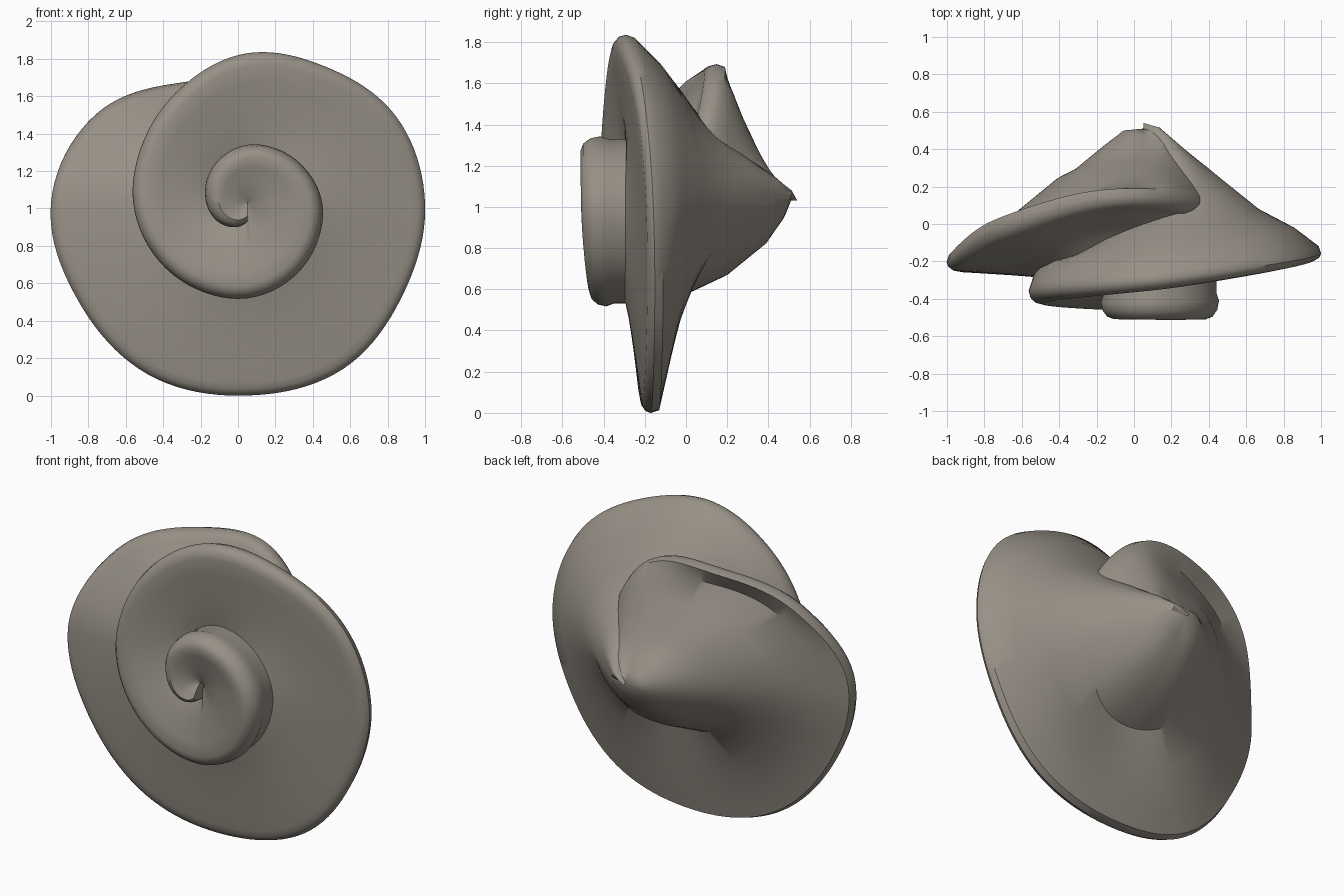
import bpy, bmesh, math

cube = bpy.data.objects.get("Cube")
if cube:
    bpy.data.objects.remove(cube, do_unlink=True)

# Spiral centre, angular range of the coil in degrees and sweep step
CENTRE_X, CENTRE_Z = 0.05, 1.03
START, END, STEP = 45, 990, 3

# Rim radius every thirty degrees, starting at thirty
RADII = [.40, .50, .64, .74, .94, 1.05, 1.045, 1.06, 1.03, 1.025, .965,
         .95, .92, .84, .80, .71, .645, .61, .57, .535, .51, .47, .43,
         .40, .36, .33, .31, .28, .25, .22, .19, .15, .10]
rim_radius_keys = [(30 + 30 * i, (r,)) for i, r in enumerate(RADII)]

# Angle: depth of rim tip, front lip and inner front edge
front_keys = [
    (45, (.10, .02, -.05)), (90, (.15, .08, -.08)), (120, (.12, .04, -.13)),
    (150, (-.02, -.10, -.21)), (180, (-.20, -.25, -.28)),
    (270, (-.17, -.22, -.30)), (360, (-.16, -.20, -.30)),
    (450, (-.30, -.36, -.29)), (540, (-.36, -.43, -.33)),
    (630, (-.39, -.47, -.40)), (720, (-.41, -.51, -.43)),
    (990, (-.42, -.50, -.44))]

# Angle: back depth at each share of the radius, from axis to rim
SHARES = (0, .1, .2, .35, .45, .65, .85)
back_keys = [
    (45, (.51, .50, .48, .43, .38, .29, .20)),
    (90, (.51, .47, .41, .36, .33, .27, .22)),
    (180, (.51, .50, .42, .29, .23, .06, -.08)),
    (270, (.51, .46, .39, .20, -.02, -.06, -.10)),
    (360, (.51, .50, .42, .31, .23, .08, -.02)),
    (405, (.51, .48, .42, .28, .18, .02, -.06)),
    (450, (.10, .10, .10, .10, .05, -.03, -.16)),
    (540, (-.2,) * 7), (990, (-.2,) * 7)]


def sample(keys, angle):
    """Smooth Hermite interpolation through keyed tuples."""
    last = len(keys) - 1
    i = 0
    while i < last - 1 and angle > keys[i + 1][0]:
        i += 1

    def slope(k, n):
        a, b = keys[max(k - 1, 0)], keys[min(k + 1, last)]
        return (b[1][n] - a[1][n]) / (b[0] - a[0])

    (a0, v0), (a1, v1) = keys[i], keys[i + 1]
    span = a1 - a0
    t = min(max((angle - a0) / span, 0), 1)
    ease = t * t * (3 - 2 * t)
    return [p + (q - p) * ease
            + span * (t * (1 - t) ** 2 * slope(i, n) - t * t * (1 - t) * slope(i + 1, n))
            for n, (p, q) in enumerate(zip(v0, v1))]


def radius_at(angle):
    return sample(rim_radius_keys, angle)[0]


def section(angle):
    """Radius and depth pairs, from the inner front over the rim to the back axis."""
    rim = radius_at(angle)
    tip, lip, inner = sample(front_keys, angle)
    back = sample(back_keys, angle)
    inner_r = 0
    if angle + 360 <= END:
        inner_r = min(radius_at(angle + 360) - .04, rim * .6)
    round_r = min(.07, rim * .3)
    lip_r = rim - round_r
    points = []
    for t in (0, .2, .4, .6, .8, 1):
        points.append((inner_r + (lip_r - inner_r) * t, inner + (lip - inner) * t ** .8))
    # Rounded rim, quarter arc from lip to tip
    for k in (1, 2, 3):
        a = k * math.pi / 6
        points.append((lip_r + round_r * math.sin(a), tip + (lip - tip) * math.cos(a)))
    points.append((rim - .2 * round_r, tip + .04))
    # The inner coil has an upright wall instead of a tapering back
    wall = min(max((angle - 500) / 60, 0), 1)
    shares = SHARES[:-1] + (SHARES[-1] + .12 * wall,)
    points += [(s * rim, y) for s, y in zip(reversed(shares), reversed(back))]
    return points


# Coiled shell swept along the spiral
bm = bmesh.new()
rows = []
for angle in range(START, END + 1, STEP):
    a = math.radians(angle)
    rows.append([bm.verts.new((CENTRE_X + r * math.cos(a), y, CENTRE_Z + r * math.sin(a)))
                 for r, y in section(angle)])
for row, following in zip(rows, rows[1:]):
    for i in range(len(row) - 1):
        bm.faces.new((row[i], row[i + 1], following[i + 1], following[i]))

# Close both ends of the coil
bm.faces.new(rows[0])
bm.faces.new(rows[-1])
bmesh.ops.remove_doubles(bm, verts=bm.verts, dist=.0005)
bmesh.ops.recalc_face_normals(bm, faces=bm.faces)
mesh = bpy.data.meshes.new("spiral_shell")
bm.to_mesh(mesh)
bm.free()
shell = bpy.data.objects.new("spiral_shell", mesh)
bpy.context.collection.objects.link(shell)

# Warm stone colour
stone = bpy.data.materials.new("warm_grey_stone")
stone.use_nodes = True
colour = (.31, .28, .24, 1)
stone.diffuse_color = colour
stone.node_tree.nodes["Principled BSDF"].inputs["Base Color"].default_value = colour
mesh.materials.append(stone)

bpy.ops.object.select_all(action="DESELECT")
shell.select_set(True)
bpy.context.view_layer.objects.active = shell
bpy.ops.object.shade_smooth_by_angle(angle=math.radians(40))
